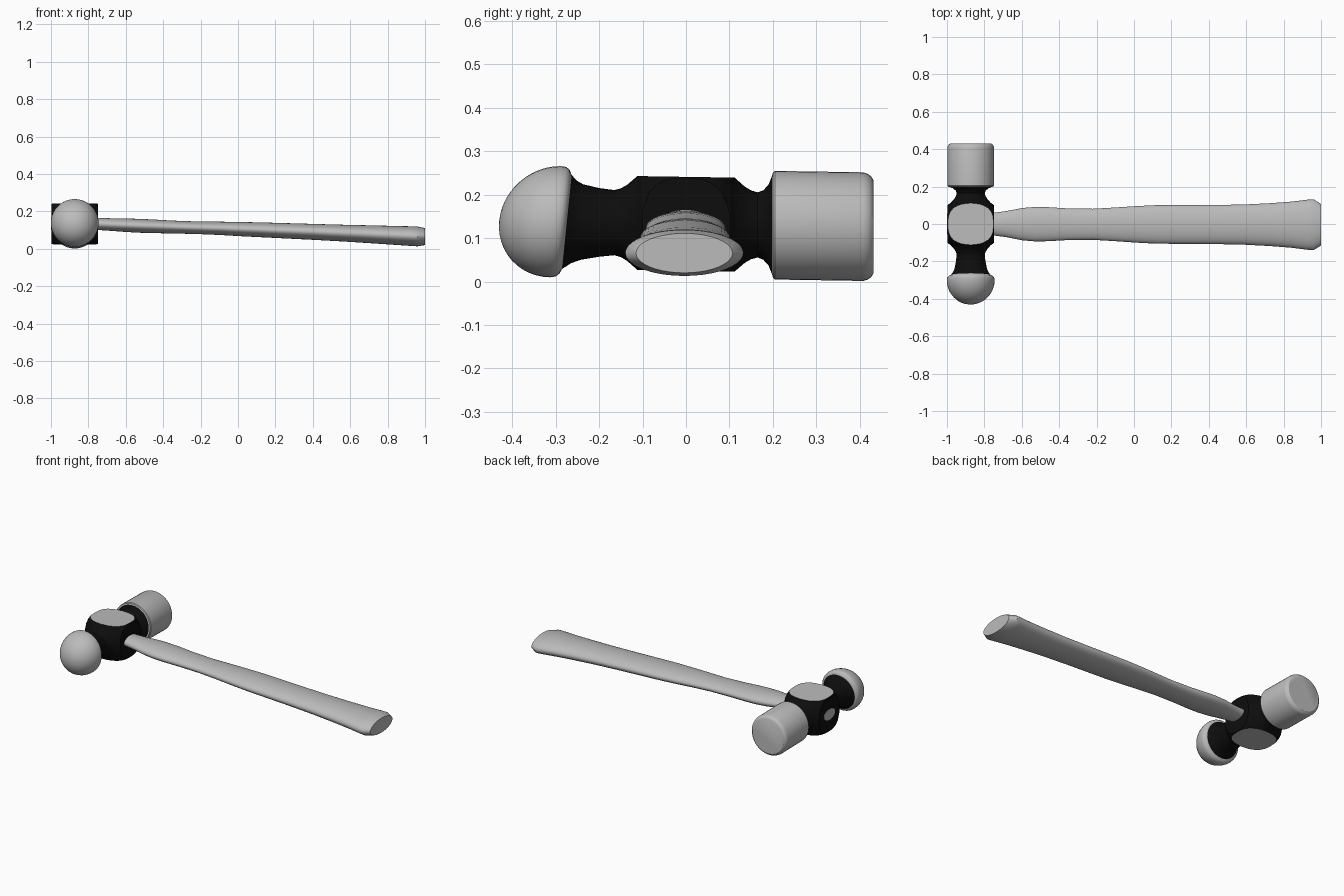
import bpy, bmesh, math

if "Cube" in bpy.data.objects:
    bpy.data.objects.remove(bpy.data.objects["Cube"])

def material(name, c):
    m = bpy.data.materials.new(name)
    m.diffuse_color = (c[0], c[1], c[2], 1)
    m.use_nodes = True
    m.node_tree.nodes["Principled BSDF"].inputs["Base Color"].default_value = m.diffuse_color
    return m

STEEL = material("bare_grey", (0.5, 0.5, 0.5))
BLACK = material("black_paint", (0.004, 0.004, 0.004))

def loft(name, rings, mats, flat_cols=()):
    """Skin a list of closed rings; the quads in flat_cols get material 1."""
    bm = bmesh.new()
    vs = [[bm.verts.new(p) for p in ring] for ring in rings]
    n = len(rings[0])
    for a, b in zip(vs, vs[1:]):
        for k in range(n):
            f = bm.faces.new((a[k], a[(k + 1) % n], b[(k + 1) % n], b[k]))
            f.material_index = 1 if k in flat_cols else 0
    bm.faces.new(vs[0][::-1])
    bm.faces.new(vs[-1])
    bmesh.ops.remove_doubles(bm, verts=bm.verts[:], dist=1e-5)
    bmesh.ops.dissolve_degenerate(bm, edges=bm.edges[:], dist=1e-6)
    bmesh.ops.recalc_face_normals(bm, faces=bm.faces[:])
    me = bpy.data.meshes.new(name)
    bm.to_mesh(me)
    bm.free()
    for m in mats:
        me.materials.append(m)
    ob = bpy.data.objects.new(name, me)
    bpy.context.collection.objects.link(ob)
    bpy.ops.object.select_all(action='DESELECT')
    ob.select_set(True)
    bpy.context.view_layer.objects.active = ob
    bpy.ops.object.shade_smooth_by_angle(angle=math.radians(32))
    return ob

# Head sections: a circle of radius r trimmed by a box, so the eye has ground flats
N, W, H, HEAD_X = 9, 0.124, 0.108, -0.873

def section(y, r, lean=0.0):
    s = max(r, 1e-9)
    a0, a1 = math.acos(min(1, W / s)), math.asin(min(1, H / s))
    arc = [a0 + (a1 - a0) * i / N for i in range(N + 1)]
    angles = arc + [math.pi - a for a in arc[::-1]]
    angles += [math.pi + a for a in arc] + [-a for a in arc[::-1]]
    zc = 0.133 - 0.016 * y          # the head droops slightly toward the face
    return [(HEAD_X + r * math.cos(a), y + lean * r * math.sin(a), zc + r * math.sin(a))
            for a in angles]

def round_part(y, r, lean=0.0):
    """Untrimmed round section."""
    zc = 0.133 - 0.016 * y
    n = 4 * (N + 1)
    return [(HEAD_X + r * math.cos(t), y + lean * r * math.sin(t), zc + r * math.sin(t))
            for t in (2 * math.pi * i / n for i in range(n))]

# Ball peen
LEAN = 0.1
ball = [(-0.30 - 0.13 * math.cos(t), 0.128 * math.sin(t))
        for t in (math.pi / 2 * i / 12 for i in range(13))]
ball += [(-0.288, 0.126), (-0.28, 0.12), (-0.274, 0.108)]
loft("ball_peen", [round_part(y, r, LEAN) for y, r in ball], [STEEL])

# Neck behind the ball
neck = [(-0.274, 0.108, LEAN), (-0.258, 0.095, 0.07), (-0.24, 0.087, 0.04),
        (-0.20, 0.079, 0), (-0.165, 0.075, 0)]
loft("ball_neck", [round_part(*p) for p in neck], [BLACK])

# Eye block with bare top and bottom flats
half = [(0.165, 0.075), (0.15, 0.079), (0.135, 0.088), (0.12, 0.101), (0.112, 0.108),
        (0.107, 0.117), (0.10, 0.127), (0.085, 0.143), (0.065, 0.154), (0.04, 0.161)]
eye = [(-y, r) for y, r in half] + [(0, 0.163)] + half[::-1]
loft("eye_block", [section(y, r) for y, r in eye], [BLACK, STEEL], (N, 3 * N + 2))

# Neck behind the striking face
neck = [(0.165, 0.075), (0.178, 0.08), (0.19, 0.093), (0.198, 0.113)]
loft("face_neck", [round_part(*p) for p in neck], [BLACK])

# Striking face cylinder
face = [(0.198, 0.113), (0.2, 0.121), (0.205, 0.125), (0.408, 0.125), (0.418, 0.122),
        (0.426, 0.116), (0.431, 0.108)]
loft("striking_face", [round_part(*p) for p in face], [STEEL])

# Handle: x, half width, bottom z, top z
stations = [(-1.0, 0.055, 0.100, 0.166), (-0.74, 0.062, 0.100, 0.165),
            (-0.68, 0.070, 0.096, 0.163), (-0.60, 0.086, 0.090, 0.162),
            (-0.53, 0.092, 0.086, 0.160), (-0.46, 0.091, 0.084, 0.157),
            (-0.36, 0.085, 0.082, 0.151), (-0.22, 0.083, 0.079, 0.146),
            (-0.10, 0.090, 0.074, 0.145), (0.02, 0.098, 0.067, 0.143),
            (0.12, 0.103, 0.062, 0.141), (0.40, 0.104, 0.048, 0.133),
            (0.58, 0.107, 0.038, 0.128), (0.72, 0.114, 0.029, 0.125),
            (0.84, 0.123, 0.021, 0.122), (0.93, 0.134, 0.015, 0.120),
            (0.96, 0.136, 0.013, 0.119), (1.0, 0.111, 0.020, 0.111)]

def ellipse(x, w, lo, hi, n=40):
    yc = -0.002 - 0.002 * x
    return [(x, yc + w * math.cos(t), (lo + hi) / 2 + (hi - lo) / 2 * math.sin(t))
            for t in (2 * math.pi * i / n for i in range(n))]

loft("handle", [ellipse(*s) for s in stations], [STEEL])
